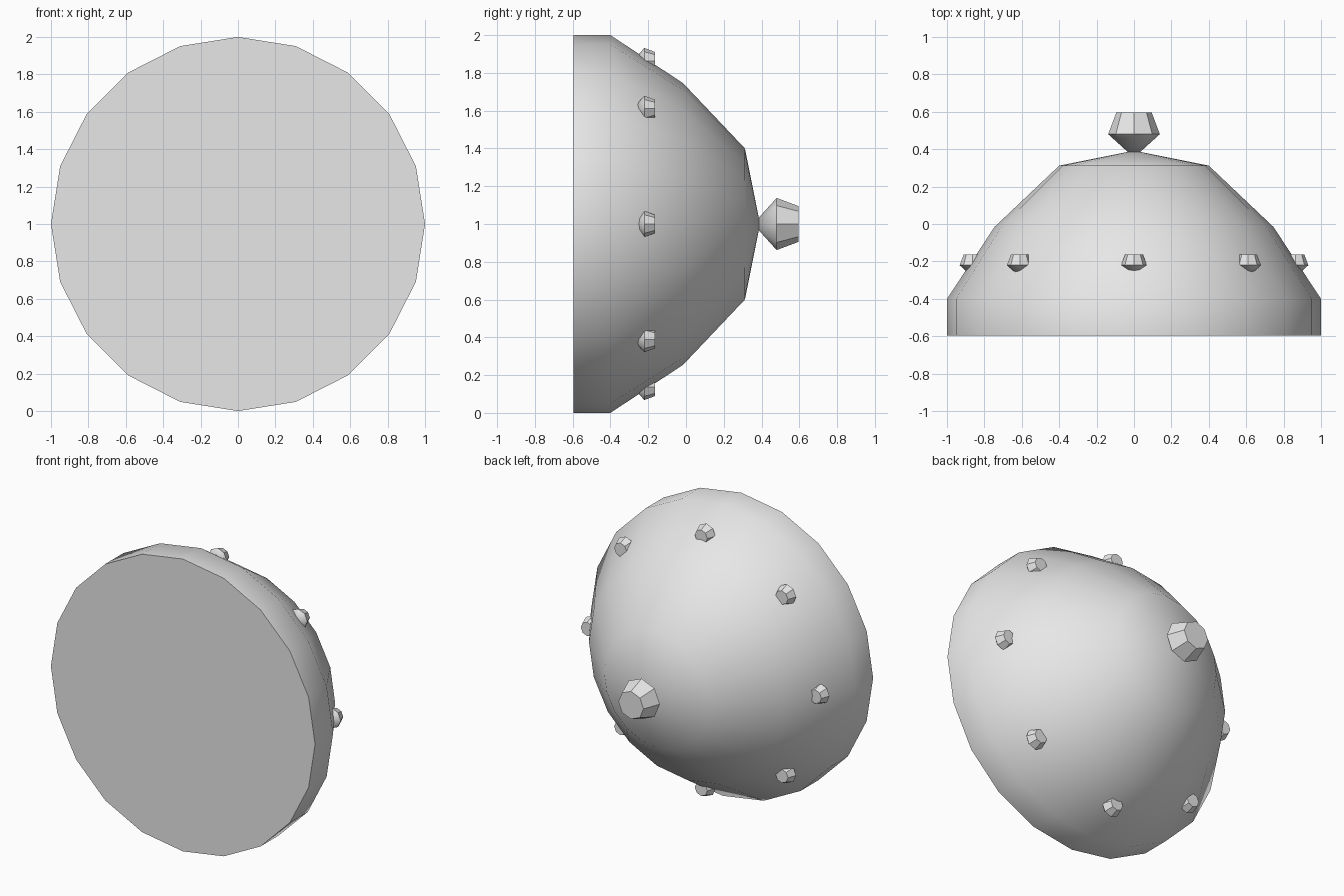
import bpy, bmesh, math

if "Cube" in bpy.data.objects:
    bpy.data.objects.remove(bpy.data.objects["Cube"])

grey = bpy.data.materials.new("light grey")
grey.diffuse_color = (0.8, 0.8, 0.8, 1)
grey.use_nodes = True
grey.node_tree.nodes["Principled BSDF"].inputs["Base Color"].default_value = grey.diffuse_color


def lathe_y(name, profile, sides, loc):
    """Revolve (radius, y) points about the y axis; radius 0 makes a pole."""
    bm = bmesh.new()
    rings = []
    for r, y in profile:
        if r == 0:
            rings.append([bm.verts.new((0, y, 0))])
        else:
            rings.append([bm.verts.new((r * math.cos(2 * math.pi * i / sides), y,
                                        r * math.sin(2 * math.pi * i / sides)))
                          for i in range(sides)])
    for a, b in zip(rings, rings[1:]):
        for i in range(sides):
            j = (i + 1) % sides
            if len(a) == 1:
                bm.faces.new((a[0], b[i], b[j]))
            elif len(b) == 1:
                bm.faces.new((a[i], b[0], a[j]))
            else:
                bm.faces.new((a[i], b[i], b[j], a[j]))
    for ring in (rings[0], rings[-1]):
        if len(ring) > 1:
            bm.faces.new(ring)
    bmesh.ops.recalc_face_normals(bm, faces=bm.faces)
    me = bpy.data.meshes.new(name)
    bm.to_mesh(me)
    bm.free()
    me.materials.append(grey)
    ob = bpy.data.objects.new(name, me)
    ob.location = loc
    bpy.context.collection.objects.link(ob)
    bpy.ops.object.select_all(action='DESELECT')
    ob.select_set(True)
    bpy.context.view_layer.objects.active = ob
    bpy.ops.object.shade_smooth_by_angle(angle=math.radians(38))
    return ob


# Domed body with flat front
lathe_y("dome", [(1, -0.595), (1, -0.4), (0.745, -0.015), (0.4, 0.312), (0, 0.392)],
        20, (0, 0, 1))


# Gem-shaped studs: pointed base, wide girdle, flat end
def stud(name, size, loc):
    profile = [(0, -0.24), (0.138, -0.115), (0.095, 0)]
    lathe_y(name, [(r * size, y * size) for r, y in profile], 8, loc)


stud("centre_stud", 1, (0, 0.595, 1))
for k in range(8):
    a = k * math.pi / 4
    stud(f"rim_stud_{k + 1}", 0.5,
         (0.863 * math.cos(a), -0.163, 1 + 0.863 * math.sin(a)))
